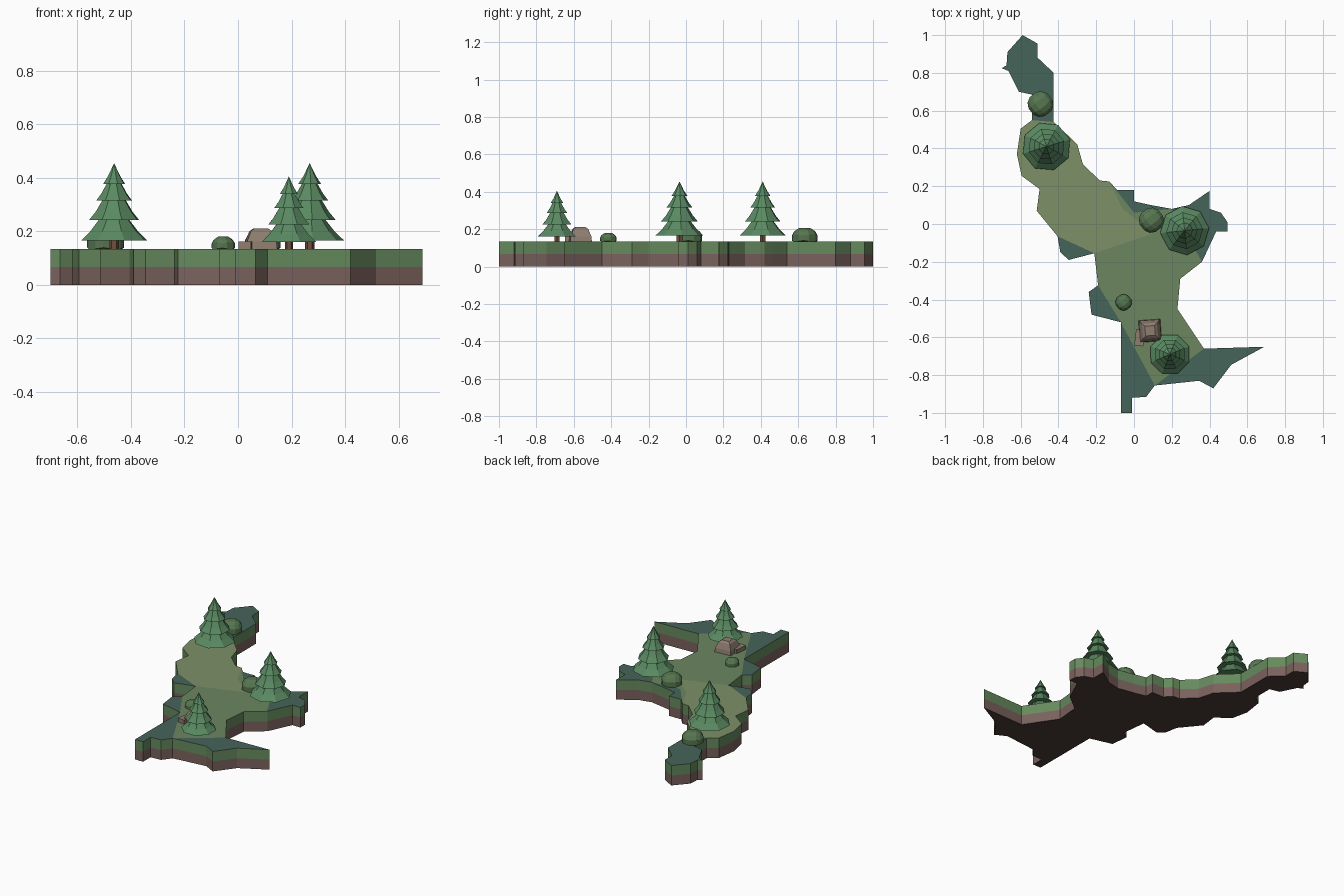
import bpy, bmesh, math
from mathutils import Vector, Matrix

if "Cube" in bpy.data.objects:
    bpy.data.objects.remove(bpy.data.objects["Cube"])

TOP, SEAM = 0.135, 0.067


def mat(name, hexcol):
    c = [int(hexcol[i:i + 2], 16) / 255 for i in (0, 2, 4)]
    m = bpy.data.materials.new(name)
    m.diffuse_color = (*[((v + .055) / 1.055) ** 2.4 for v in c], 1)
    m.use_nodes = True
    m.node_tree.nodes["Principled BSDF"].inputs["Base Color"].default_value = m.diffuse_color
    return m


GRASS, SOIL, UNDER = mat("grass_side", "668A5E"), mat("soil", "7A625D"), mat("underside", "4A3A37")
SHADE, MEADOW, LIGHT = mat("shaded_grass", "45645A"), mat("meadow", "6C8660"), mat("light_meadow", "7D9067")
LEAF, BUSH = mat("needles", "5A8A62"), mat("bush_leaves", "567650")
BARK, STONE = mat("bark", "70503C"), mat("stone", "8E7D70")


def finish(bm, name, mats):
    bmesh.ops.recalc_face_normals(bm, faces=bm.faces)
    me = bpy.data.meshes.new(name)
    bm.to_mesh(me)
    bm.free()
    for m in mats:
        me.materials.append(m)
    ob = bpy.data.objects.new(name, me)
    bpy.context.collection.objects.link(ob)
    return ob


def rings(bm, profile, center, sides, turn=0.0):
    """Closed lathe through (radius, z) pairs."""
    loops = []
    for r, z in profile:
        n = 1 if r == 0 else sides
        loops.append([bm.verts.new((center[0] + r * math.cos(turn + math.tau * i / n),
                                    center[1] + r * math.sin(turn + math.tau * i / n), z))
                      for i in range(n)])
    for a, b in zip(loops, loops[1:]):
        for i in range(sides):
            j = (i + 1) % sides
            if len(b) == 1:
                bm.faces.new((a[i], a[j], b[0]))
            else:
                bm.faces.new((a[i], a[j], b[j], b[i]))
    for lp in (loops[0], loops[-1]):
        if len(lp) > 1:
            bm.faces.new(lp)


# Island: coastline, clockwise from the north tip
coast = [(-.59, 1), (-.51, .955), (-.51, .88), (-.425, .8), (-.425, .54), (-.34, .46),
         (-.30, .42), (-.27, .315), (-.18, .23), (-.13, .225), (-.09, .18), (0, .18),
         (0, .12), (.09, .1), (.2, .08), (.29, .1), (.4, .175), (.4, .08), (.46, .06),
         (.495, .01), (.495, -.04), (.435, -.04), (.36, -.2), (.245, -.29), (.23, -.45),
         (.37, -.66), (.69, -.65), (.515, -.745), (.42, -.87), (.345, -.83), (.11, -.855),
         (.065, -.915), (-.01, -.92), (-.01, -1), (-.07, -1), (-.07, -.52), (-.225, -.48),
         (-.24, -.36), (-.19, -.325), (-.21, -.155), (-.345, -.19), (-.39, -.15),
         (-.405, -.065), (-.515, .07), (-.5, .185), (-.595, .255), (-.62, .37),
         (-.6, .505), (-.54, .55), (-.54, .685), (-.61, .7), (-.665, .81), (-.7, .825),
         (-.675, .84), (-.67, .91)]
coast.reverse()
bm = bmesh.new()
lv = [[bm.verts.new((x, y, z)) for x, y in coast] for z in (0, SEAM, TOP)]
n = len(coast)
for k, idx in ((0, 1), (1, 0)):
    for i in range(n):
        j = (i + 1) % n
        bm.faces.new((lv[k][i], lv[k][j], lv[k + 1][j], lv[k + 1][i])).material_index = idx
bm.faces.new(lv[0][::-1]).material_index = 2
top = bm.faces.new(lv[2])
top.material_index = 4


def at(p):
    return lv[2][coast.index(p)]


# Split the top by chords: outer pockets are shaded, the core is meadow
def chord(p, q, pocket, idx, via=()):
    global top
    new, _ = bmesh.utils.face_split(top, at(p), at(q), coords=[(x, y, TOP) for x, y in via])
    a, b = top, new
    if at(pocket) in a.verts:
        a, b = b, a
    b.material_index, a.material_index = idx, 4
    top = a


chord((-.425, .54), (-.54, .55), (-.59, 1), 3)
chord((-.13, .225), (.2, .08), (0, .18), 3, [(0, .06)])
chord((.2, .08), (.36, -.2), (.4, .175), 3)
chord((.37, -.66), (.11, -.855), (.69, -.65), 3)
chord((.11, -.855), (-.07, -.52), (-.07, -1), 3)
chord((-.07, -.52), (-.19, -.325), (-.24, -.36), 3)
chord((-.21, -.155), (-.405, -.065), (-.39, -.15), 3)
chord((-.13, .225), (-.21, -.155), (-.62, .37), 5, [(-.06, .08), (.1, -.05)])
finish(bm, "island", [GRASS, SOIL, UNDER, SHADE, MEADOW, LIGHT])


# Pines: trunk plus four flared tiers
def pine(name, x, y, s, turn):
    bm = bmesh.new()
    rings(bm, [(.018 * s, TOP), (.018 * s, TOP + .06 * s)], (x, y), 6)
    finish(bm, name + "_trunk", [BARK])
    bm = bmesh.new()
    for r, z, rt, zt in ((.13, .03, .05, .12), (.098, .107, .04, .19),
                         (.07, .18, .025, .25), (.043, .242, 0, .32)):
        mid = (r * .55 + rt * .45, z + (zt - z) * .38)
        prof = [(r, z), mid, (rt, zt)]
        rings(bm, [(a * s, TOP + b * s) for a, b in prof], (x, y), 8, turn)
    finish(bm, name + "_needles", [LEAF])


pine("north_pine", -.463, .41, 1.0, .3)
pine("east_pine", .268, -.035, 1.0, .1)
pine("south_pine", .19, -.69, .845, .4)


# Bushes: rounded cubes flattened against the ground
def bush(name, x, y, r):
    bm = bmesh.new()
    bmesh.ops.create_cube(bm, size=2)
    bmesh.ops.subdivide_edges(bm, edges=bm.edges[:], cuts=2, use_grid_fill=True)
    spin = Matrix.Rotation(math.radians(38), 3, 'Z')
    for v in bm.verts:
        d = spin @ v.co.normalized()
        v.co = Vector((x + d.x * r, y + d.y * r, max(TOP - .002, TOP + r * (.25 + .83 * d.z))))
    finish(bm, name, [BUSH])


bush("north_bush", -.495, .635, .071)
bush("east_bush", .092, .02, .069)
bush("south_bush", -.055, -.415, .045)

# Rock: stepped boulder with a low slab beside it
bm = bmesh.new()
q = math.sqrt(2)
rings(bm, [(.058 * q, TOP), (.055 * q, .162), (.04 * q, .2), (.026 * q, .211)],
      (.085, -.565), 4, math.radians(49))
finish(bm, "boulder", [STONE])
bm = bmesh.new()
bmesh.ops.create_cube(bm, size=1, matrix=Matrix.Translation((.03, -.603, .148))
                      @ Matrix.Rotation(-.12, 4, 'Z') @ Matrix.Diagonal((.048, .085, .028, 1)))
finish(bm, "rock_slab", [STONE])
